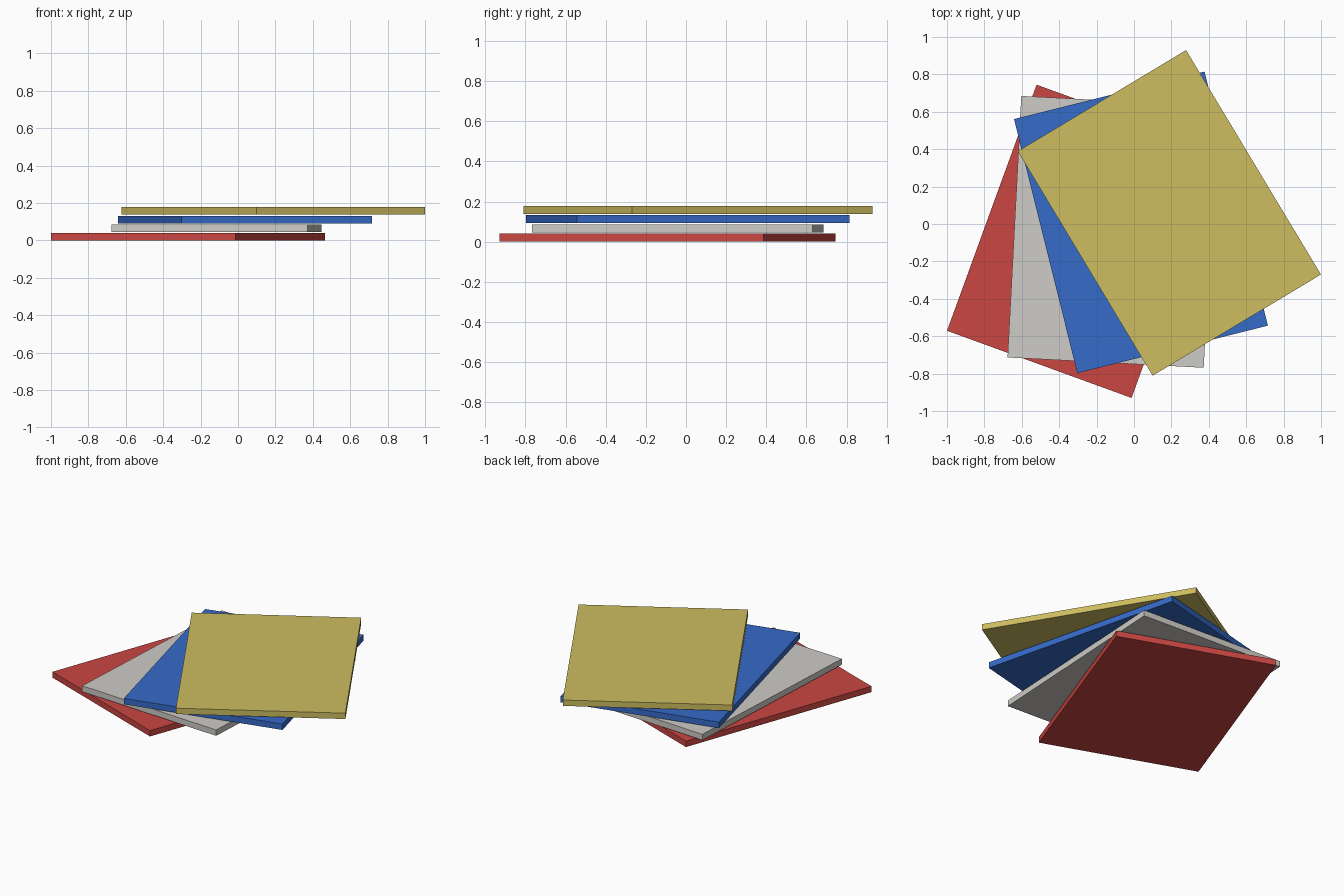
import bpy
import math

cube = bpy.data.objects.get("Cube")
if cube:
    bpy.data.objects.remove(cube, do_unlink=True)

WIDTH, DEPTH, THICK = 1.05, 1.40, 0.04
PITCH = 0.0459            # height step from card to card
START = (-0.267, -0.0926)  # centre of the lowest card
SHIFT = (0.152, 0.0507)    # sideways step from card to card
FIRST_ANGLE, TURN = -20, 17


def make_material(name, rgb):
    mat = bpy.data.materials.new(name)
    mat.use_nodes = True
    colour = (*rgb, 1.0)
    mat.diffuse_color = colour
    bsdf = mat.node_tree.nodes["Principled BSDF"]
    bsdf.inputs["Base Color"].default_value = colour
    bsdf.inputs["Roughness"].default_value = 0.7
    return mat


def make_card(name, level, mat):
    bpy.ops.mesh.primitive_cube_add(size=1)
    card = bpy.context.object
    card.name = name
    card.scale = (WIDTH, DEPTH, THICK)
    card.rotation_euler.z = math.radians(FIRST_ANGLE + TURN * level)
    card.location = (START[0] + SHIFT[0] * level,
                     START[1] + SHIFT[1] * level,
                     THICK / 2 + PITCH * level)
    card.data.materials.append(mat)


# Fanned stack of flat cards, lowest first
CARDS = [
    ("red", (0.59, 0.062, 0.054)),
    ("light_grey", (0.62, 0.605, 0.57)),
    ("blue", (0.036, 0.145, 0.58)),
    ("yellow", (0.61, 0.505, 0.117)),
]
for level, (colour_name, rgb) in enumerate(CARDS):
    make_card(colour_name + "_card", level, make_material(colour_name, rgb))
